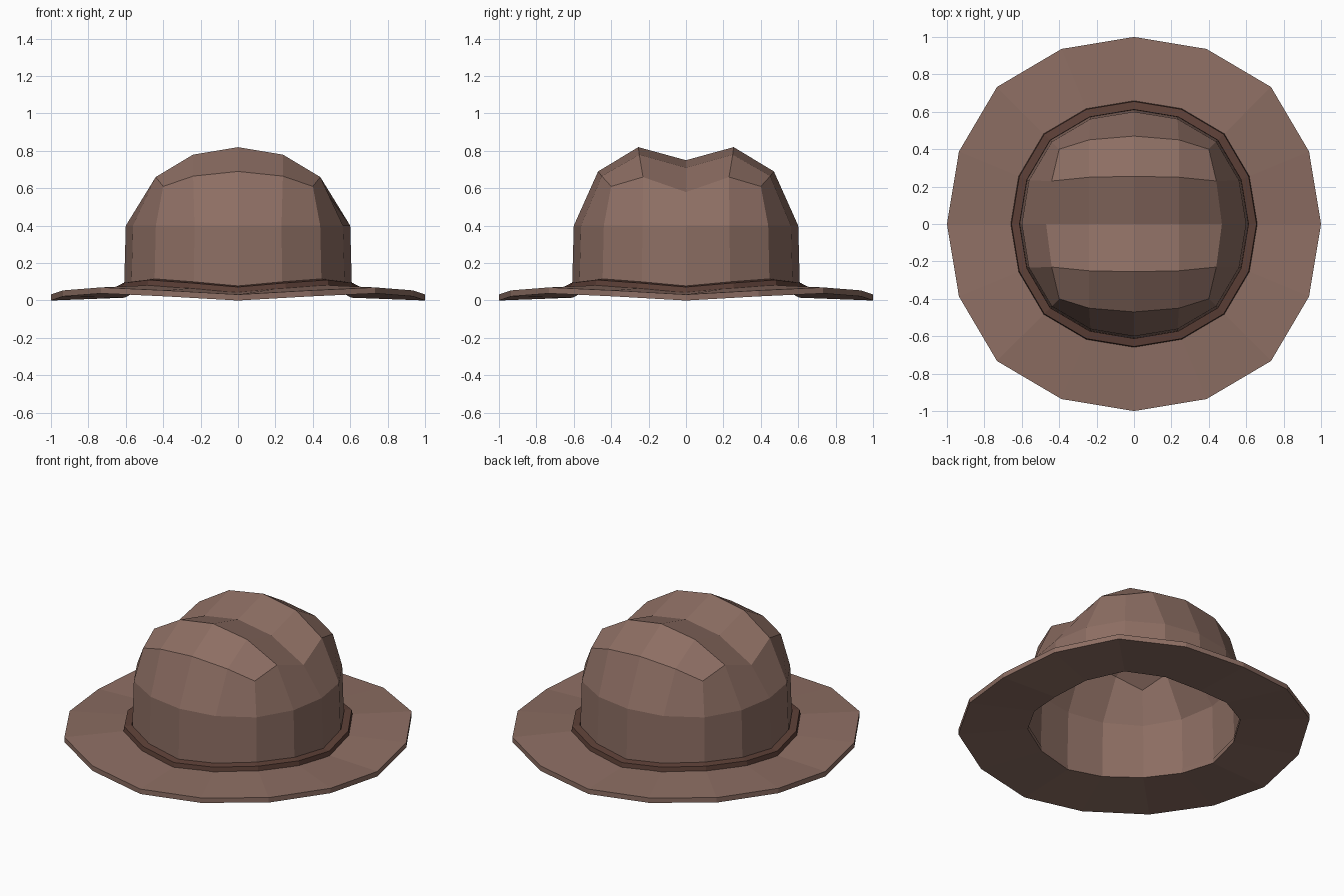
import bpy, math

if "Cube" in bpy.data.objects:
    bpy.data.objects.remove(bpy.data.objects["Cube"])

def material(name, rgb):
    lin = [((c / 255 + 0.055) / 1.055) ** 2.4 for c in rgb]
    m = bpy.data.materials.new(name)
    m.diffuse_color = (*lin, 1)
    m.use_nodes = True
    m.node_tree.nodes["Principled BSDF"].inputs["Base Color"].default_value = m.diffuse_color
    return m

felt = material("felt brown", (141, 110, 99))
dark = material("dark band brown", (93, 64, 55))

def build(name, verts, faces, mat):
    me = bpy.data.meshes.new(name)
    me.from_pydata(verts, [], faces)
    me.materials.append(mat)
    me.update()
    ob = bpy.data.objects.new(name, me)
    bpy.context.collection.objects.link(ob)
    return ob

N = 16
STRETCH = [1, 1.013, 1.036, 1.013]   # slightly squared outline
LIFT = [0, 0.022, 0.038, 0.022]      # brim wave: low at front/sides, high at diagonals

def ring(r, z, wave=1):
    out = []
    for k in range(N):
        a = 2 * math.pi * k / N
        s = r * STRETCH[k % 4]
        out.append((s * math.cos(a), s * math.sin(a), z + wave * LIFT[k % 4]))
    return out

def ring_part(name, profile, mat):
    # closed cross-section swept around the wavy ring
    verts = [v for r, z in profile for v in ring(r, z)]
    p = len(profile)
    faces = []
    for i in range(p):
        j = (i + 1) % p
        for k in range(N):
            n = (k + 1) % N
            faces.append((i * N + k, i * N + n, j * N + n, j * N + k))
    return build(name, verts, faces, mat)

# Brim and band
ring_part("brim", [(0.605, 0.015), (0.605, 0.045), (1, 0.032), (1, 0)][::-1], felt)
ring_part("hat_band", [(0.61, 0.035), (0.66, 0.035), (0.655, 0.072), (0.612, 0.078)], dark)

# Crown: 4x4 creased cap, one quarter given and mirrored by sign
QUARTER = {
    (0, 0): (0, 0, 0.75), (1, 0): (0.24, 0, 0.71), (2, 0): (0.47, 0, 0.58),
    (0, 1): (0, 0.255, 0.82), (1, 1): (0.24, 0.25, 0.78), (2, 1): (0.44, 0.23, 0.66),
    (0, 2): (0, 0.47, 0.69), (1, 2): (0.24, 0.45, 0.665), (2, 2): (0.40, 0.40, 0.61),
}
verts, index, faces = [], {}, []
for j in range(-2, 3):
    for i in range(-2, 3):
        x, y, z = QUARTER[abs(i), abs(j)]
        index[i, j] = len(verts)
        verts.append((math.copysign(x, i), math.copysign(y, j), z))
for j in range(-2, 2):
    for i in range(-2, 2):
        faces.append((index[i, j], index[i + 1, j], index[i + 1, j + 1], index[i, j + 1]))

# Crown walls: cap border, shoulder ring, base ring
border = []
for k in range(N):
    c, s = math.cos(2 * math.pi * k / N), math.sin(2 * math.pi * k / N)
    m = max(abs(c), abs(s))
    border.append(index[round(2 * c / m), round(2 * s / m)])
start = len(verts)
verts += ring(0.60, 0.40, 0) + ring(0.61, 0.03)
loops = [border, list(range(start, start + N)), list(range(start + N, start + 2 * N))]
for up, low in zip(loops, loops[1:]):
    for k in range(N):
        n = (k + 1) % N
        faces.append((low[k], low[n], up[n], up[k]))
build("crown", verts, faces, felt)
